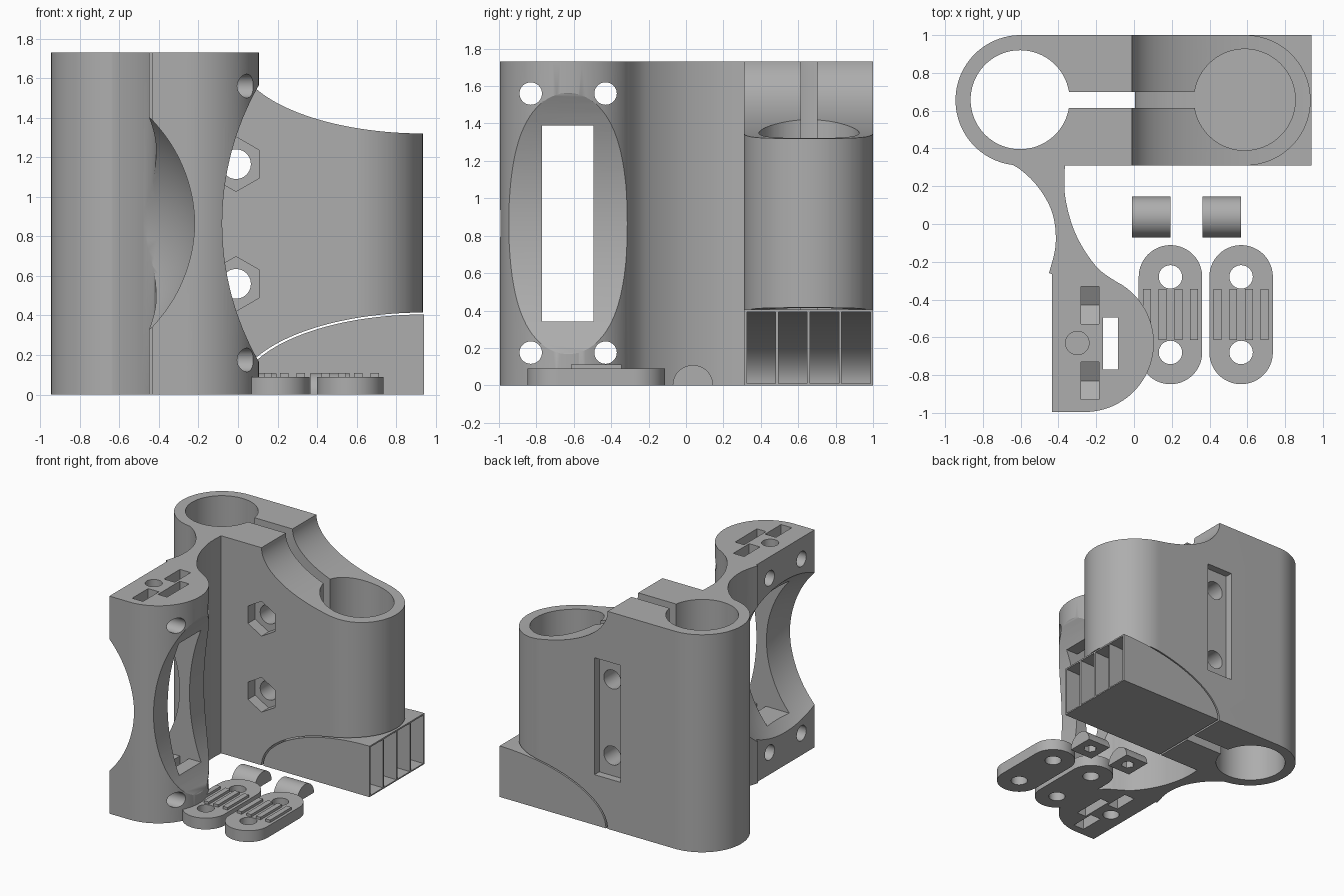
import bpy, bmesh, math
from mathutils import Vector

if "Cube" in bpy.data.objects:
    bpy.data.objects.remove(bpy.data.objects["Cube"])

H = 1.73            # overall height
MID = H / 2
YC = 0.655          # depth of the clamp centre line

grey = bpy.data.materials.new("plain_grey")
grey.use_nodes = True
grey.diffuse_color = (0.42, 0.42, 0.42, 1)
grey.node_tree.nodes["Principled BSDF"].inputs["Base Color"].default_value = (0.42, 0.42, 0.42, 1)


def make(name, bm):
    bmesh.ops.recalc_face_normals(bm, faces=bm.faces)
    mesh = bpy.data.meshes.new(name)
    bm.to_mesh(mesh)
    bm.free()
    mesh.materials.append(grey)
    ob = bpy.data.objects.new(name, mesh)
    bpy.context.collection.objects.link(ob)
    return ob


def prism(name, pts, axis, lo, hi):
    """Extrude a flat outline along one axis from lo to hi."""
    place = {"x": lambda a, b, c: (c, a, b),
             "y": lambda a, b, c: (a, c, b),
             "z": lambda a, b, c: (a, b, c)}[axis]
    bm = bmesh.new()
    face = bm.faces.new([bm.verts.new(place(a, b, lo)) for a, b in pts])
    out = bmesh.ops.extrude_face_region(bm, geom=[face])
    shift = Vector(place(0, 0, hi - lo))
    bmesh.ops.translate(bm, vec=shift, verts=[g for g in out["geom"] if isinstance(g, bmesh.types.BMVert)])
    return make(name, bm)


def arc(cx, cy, rx, ry, start, end, n=48):
    steps = [math.radians(start + (end - start) * i / n) for i in range(n + 1)]
    return [(cx + rx * math.cos(t), cy + ry * math.sin(t)) for t in steps]


def disc(cx, cy, r, n=64):
    return arc(cx, cy, r, r, 0, 360, n)[:-1]


def rect(a0, a1, b0, b1):
    return [(a0, b0), (a1, b0), (a1, b1), (a0, b1)]


def spline(pts, n=10):
    """Smooth curve through a few points."""
    p = [Vector(q) for q in [pts[0], *pts, pts[-1]]]
    out = []
    for a, b, c, d in zip(p, p[1:], p[2:], p[3:]):
        for i in range(n):
            t = i / n
            v = 0.5 * (2 * b + (c - a) * t + (2 * a - 5 * b + 4 * c - d) * t ** 2
                       + (3 * b - a - 3 * c + d) * t ** 3)
            out.append(tuple(v))
    return out + [tuple(pts[-1])]


def combine(ob, other, mode="DIFFERENCE"):
    mod = ob.modifiers.new("bool", "BOOLEAN")
    mod.operation, mod.solver, mod.object = mode, "EXACT", other
    bpy.context.view_layer.objects.active = ob
    bpy.ops.object.modifier_apply(modifier=mod.name)
    bpy.data.objects.remove(other)


def cut(ob, pts, axis, lo, hi):
    combine(ob, prism("cutter", pts, axis, lo, hi))


def finish(ob):
    bpy.ops.object.select_all(action="DESELECT")
    ob.select_set(True)
    bpy.context.view_layer.objects.active = ob
    bpy.ops.object.shade_smooth_by_angle(angle=math.radians(30))


# Sensor-style arm: flat left face, round outer side, waisted by two scoops
left_side = spline([(-0.74, 0.36), (-0.605, 0.29), (-0.5, 0.185), (-0.43, 0.05), (-0.415, -0.11), (-0.45, -0.26)])
right_side = spline([(-0.08, -0.314), (-0.2, -0.225), (-0.31, -0.05), (-0.365, 0.15), (-0.365, 0.33)])
outline = left_side + [(-0.435, -0.265), (-0.435, -0.995)] + arc(-0.26, -0.63, 0.365, 0.365, -90, 58) \
    + right_side + [(-0.365, 0.5), (-0.74, 0.5)]
arm = prism("arm", outline, "z", 0, H)
cut(arm, disc(1.33, MID, 1.41, 160), "y", -1.2, 0.2)

bm = bmesh.new()
bmesh.ops.create_uvsphere(bm, u_segments=96, v_segments=64, radius=1)
bmesh.ops.scale(bm, vec=(1.0, 1.07, 0.877), verts=bm.verts)
bmesh.ops.translate(bm, vec=(-1.16, -0.63, MID), verts=bm.verts)
combine(arm, make("scoop", bm))

# Arm window, tie slot, screw holes, nut pockets and blind end holes
cut(arm, rect(-0.77, -0.495, 0.34, 1.39), "x", -0.6, 0.4)
cut(arm, rect(-0.165, -0.085, -0.77, -0.495), "z", -0.1, H + 0.1)
for z, end in ((0.175, -1), (1.56, 1)):
    outer = MID + end
    for y in (-0.83, -0.43):
        cut(arm, disc(y, z, 0.06, 40), "x", -0.7, 0.4)
        pocket = [(y - 0.1, outer), (y - 0.1, z - end * 0.058), (y, z - end * 0.115),
                  (y + 0.1, z - end * 0.058), (y + 0.1, outer)]
        cut(arm, pocket, "x", -0.28, -0.185)
    cut(arm, disc(-0.3, -0.63, 0.062, 40), "z", *sorted((MID + end * (MID - 0.2), outer)))

# Clamp body: two barrels joined by a block
body = prism("clamp_body", arc(-0.6, YC, 0.345, 0.345, 90, 270) + arc(0.59, YC, 0.345, 0.345, -90, 90), "z", 0, H)
cut(body, arc(0.94, H, 0.95, 0.41, 180, 270, 64) + [(1.2, H - 0.41), (1.2, H + 0.2), (-0.01, H + 0.2)], "y", 0, 1.2)
cut(body, arc(0.94, 0, 0.95, 0.415, 180, 90, 64) + [(1.2, 0.415), (1.2, -0.2), (-0.01, -0.2)], "y", 0, 1.2)
combine(body, arm, "UNION")

# Barrel bores and the clamping slit between them
for x, r in ((-0.603, 0.262), (0.586, 0.268)):
    cut(body, disc(x, 0.658, r, 96), "z", -0.2, H + 0.2)
cut(body, rect(-0.45, 0.45, 0.615, 0.70), "z", -0.2, H + 0.2)

# Clamp bolts: hex nut seats in front, recessed strip behind
for z in (0.56, 1.165):
    cut(body, disc(-0.01, z, 0.075, 40), "y", 0.1, 1.2)
    cut(body, arc(-0.01, z, 0.138, 0.138, 30, 330, 5), "y", 0.1, 0.4)
cut(body, rect(-0.125, 0.105, 0.4, 1.33), "y", 0.94, 1.2)
finish(body)

# Hollow print support under the short barrel, open at the end
support = prism("support", arc(0.94, 0, 0.935, 0.405, 180, 90, 64) + [(0.94, 0)], "y", 0.31, 1.0)
for i in range(4):
    y = 0.325 + i * 0.169
    cell = arc(0.94, 0.01, 0.89, 0.383, 180, 90, 48) + [(1.1, 0.393), (1.1, 0.01)]
    cut(support, cell, "y", y, y + 0.154)
finish(support)

# Loose belt plates with gripping ribs, and small half-round blocks
for side, x, bx in (("left", 0.567, 0.465), ("right", 0.193, 0.092)):
    plate = prism(side + "_belt_plate", arc(x, -0.28, 0.168, 0.168, 0, 180) + arc(x, -0.68, 0.168, 0.168, 180, 360),
                  "z", 0, 0.09)
    for y in (-0.28, -0.68):
        cut(plate, disc(x, y, 0.062, 40), "z", -0.1, 0.2)
    for i in range(4):
        rx = x + (i - 1.5) * 0.083
        rib = prism("rib", rect(rx - 0.021, rx + 0.021, -0.615, -0.345), "z", 0.07, 0.11)
        for y in (-0.28, -0.68):
            cut(rib, disc(x, y, 0.062, 40), "z", -0.1, 0.2)
        combine(plate, rib, "UNION")
    finish(plate)
    block = prism(side + "_half_round_block", arc(0.037, 0, 0.108, 0.108, 0, 180), "x", bx - 0.102, bx + 0.102)
    cut(block, disc(bx, 0.037, 0.05, 6), "z", -0.1, 0.06)
    finish(block)
